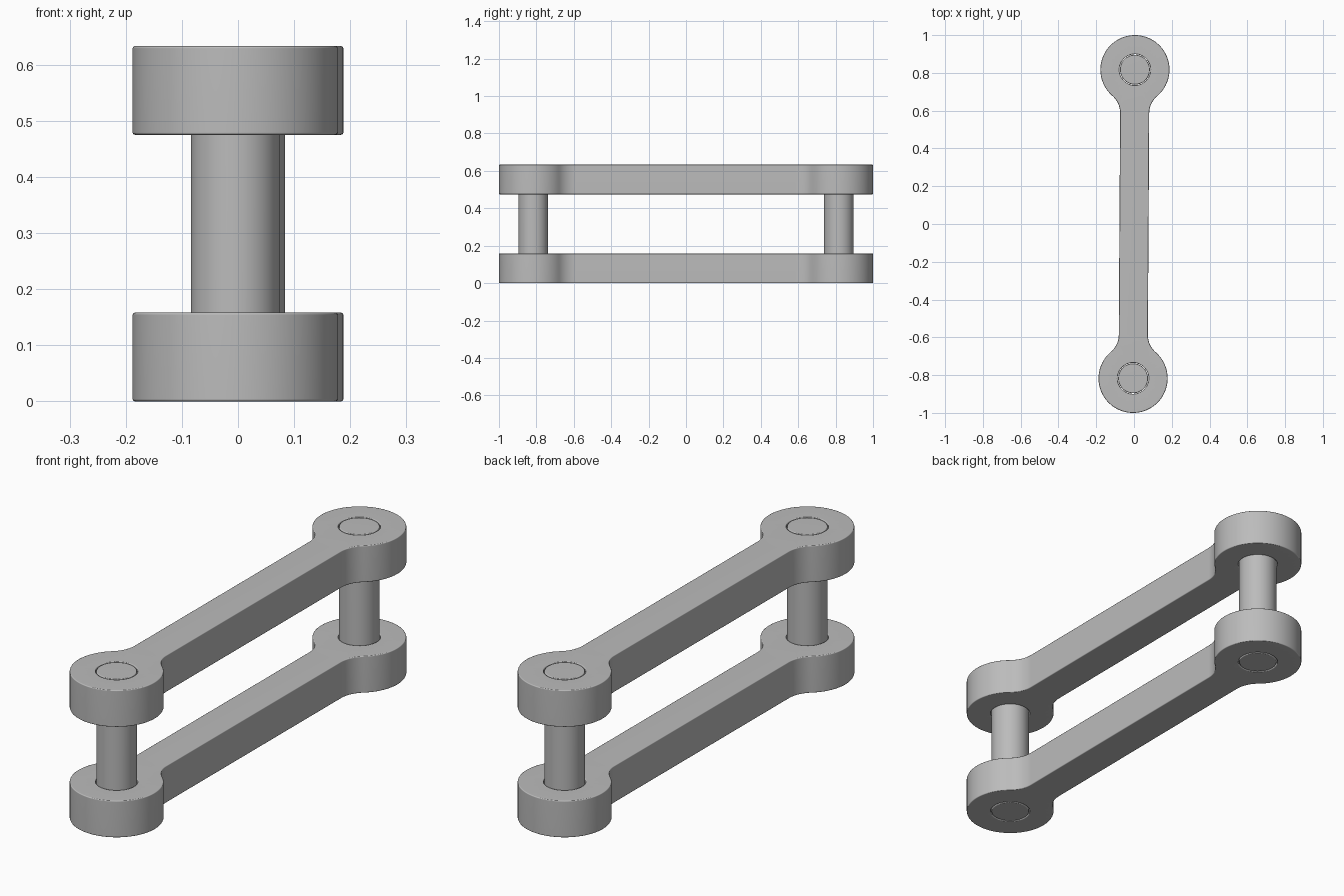
import bpy, bmesh, math
from mathutils import Matrix, Vector

cube = bpy.data.objects.get("Cube")
if cube:
    bpy.data.objects.remove(cube)

HEAD_Y, HEAD_R = 0.817, 0.183     # eye centre and radius
BAR_W, FILLET = 0.077, 0.12       # bar half width, neck fillet radius
HOLE_R, PIN_R = 0.082, 0.079
THICK, HEIGHT = 0.158, 0.633
TILT = Matrix.Rotation(-0.006, 4, "Z")

steel = bpy.data.materials.new("grey_steel")
steel.use_nodes = True
GREY = (0.5, 0.5, 0.5, 1)
steel.diffuse_color = GREY
steel.node_tree.nodes["Principled BSDF"].inputs["Base Color"].default_value = GREY


def arc(cx, cy, r, a0, a1, n):
    return [Vector((cx + r * math.cos(a0 + (a1 - a0) * i / n),
                    cy + r * math.sin(a0 + (a1 - a0) * i / n), 0)) for i in range(n + 1)]


def finish(bm, name):
    bmesh.ops.recalc_face_normals(bm, faces=bm.faces)
    for f in bm.faces:
        f.smooth = True
    bm.transform(TILT)
    mesh = bpy.data.meshes.new(name)
    bm.to_mesh(mesh)
    bm.free()
    mesh.materials.append(steel)
    obj = bpy.data.objects.new(name, mesh)
    bpy.context.collection.objects.link(obj)
    bevel = obj.modifiers.new("soft_edges", "BEVEL")
    bevel.width, bevel.segments = 0.004, 2
    bevel.limit_method, bevel.angle_limit = "ANGLE", math.radians(50)
    obj.modifiers.new("clean_shading", "WEIGHTED_NORMAL")
    return obj


def add_loop(bm, points):
    verts = [bm.verts.new(p) for p in points]
    return [bm.edges.new((v, verts[i - 1])) for i, v in enumerate(verts)]


def arm(name, z):
    # Half outline of one end: neck fillet blending into the round eye
    drop = math.sqrt((HEAD_R + FILLET) ** 2 - (BAR_W + FILLET) ** 2)
    turn = math.atan2(drop, BAR_W + FILLET)
    neck = arc(BAR_W + FILLET, HEAD_Y - drop, FILLET, math.pi, math.pi - turn, 10)
    eye = arc(0, HEAD_Y, HEAD_R, -turn, math.pi + turn, 64)
    end = neck + eye[1:-1] + [Vector((-p.x, p.y, 0)) for p in reversed(neck)]
    outline = end + [-p for p in end]

    # Plate with a pin hole in each eye
    bm = bmesh.new()
    edges = add_loop(bm, outline)
    for y in (-HEAD_Y, HEAD_Y):
        edges += add_loop(bm, arc(0, y, HOLE_R, 0, math.tau, 48)[:-1])
    bmesh.ops.triangle_fill(bm, use_beauty=True, edges=edges)
    bmesh.ops.dissolve_limit(bm, angle_limit=0.001, verts=[], edges=[])
    result = bmesh.ops.extrude_face_region(bm, geom=bm.faces[:])
    top = [g for g in result["geom"] if isinstance(g, bmesh.types.BMVert)]
    bmesh.ops.translate(bm, verts=top, vec=(0, 0, THICK))
    bm.transform(Matrix.Translation((0, 0, z)))
    finish(bm, name)


def pin(name, y):
    bm = bmesh.new()
    bmesh.ops.create_cone(bm, cap_ends=True, segments=48, radius1=PIN_R, radius2=PIN_R,
                          depth=HEIGHT, matrix=Matrix.Translation((0, y, HEIGHT / 2)))
    finish(bm, name)


arm("lower_arm", 0)
arm("upper_arm", HEIGHT - THICK)
pin("front_pin", -HEAD_Y)
pin("back_pin", HEAD_Y)
